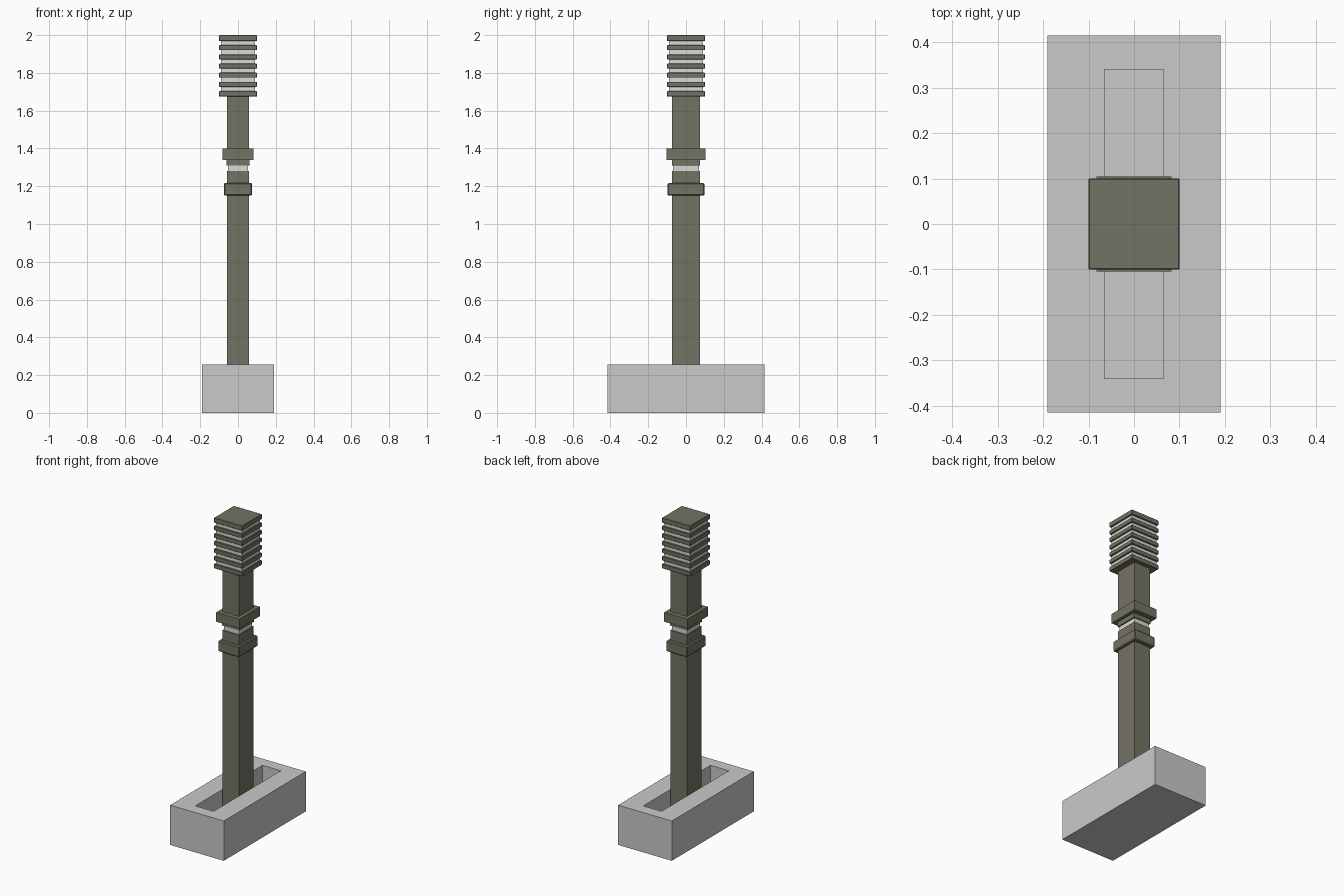
import bpy, bmesh

if "Cube" in bpy.data.objects:
    bpy.data.objects.remove(bpy.data.objects["Cube"])


def material(name, rgb):
    m = bpy.data.materials.new(name)
    m.diffuse_color = (*rgb, 1)
    m.use_nodes = True
    m.node_tree.nodes["Principled BSDF"].inputs["Base Color"].default_value = m.diffuse_color
    return m


OLIVE = material("olive metal", (0.175, 0.17, 0.125))
GREY = material("concrete grey", (0.59, 0.59, 0.59))
LIGHT = material("pale lamp panel", (0.70, 0.70, 0.68))


def finish(name, bm, mat):
    bmesh.ops.recalc_face_normals(bm, faces=bm.faces)
    mesh = bpy.data.meshes.new(name)
    bm.to_mesh(mesh)
    bm.free()
    mesh.materials.append(mat)
    ob = bpy.data.objects.new(name, mesh)
    bpy.context.collection.objects.link(ob)
    return ob


def block(name, hx, hy, z0, z1, mat, bevel=0):
    """Centred box given by half widths and a height range."""
    bm = bmesh.new()
    bmesh.ops.create_cube(bm, size=2)
    for v in bm.verts:
        v.co = (v.co.x * hx, v.co.y * hy, z1 if v.co.z > 0 else z0)
    if bevel:
        bmesh.ops.bevel(bm, geom=bm.edges[:], offset=bevel, segments=1, affect='EDGES')
    return finish(name, bm, mat)


# Concrete base with a long slot sunk into the top
bm = bmesh.new()
bmesh.ops.create_cube(bm, size=2)
for v in bm.verts:
    v.co = (v.co.x * 0.19, v.co.y * 0.415, 0.255 if v.co.z > 0 else 0)
bm.normal_update()
top = max(bm.faces, key=lambda f: f.calc_center_median().z)
bmesh.ops.inset_individual(bm, faces=[top], thickness=0.05)
for v in top.verts:
    v.co.x = 0.065 if v.co.x > 0 else -0.065
    v.co.y = 0.34 if v.co.y > 0 else -0.34
floor = bmesh.ops.extrude_discrete_faces(bm, faces=[top])["faces"][0]
for v in floor.verts:
    v.co.z = 0.06
finish("base", bm, GREY)

# Post, broken by a pale band between two collars
block("lower_post", 0.059, 0.075, 0.06, 1.28, OLIVE)
block("lower_collar", 0.075, 0.097, 1.15, 1.217, OLIVE, 0.005)
block("neck_band", 0.053, 0.068, 1.28, 1.31, LIGHT)
block("neck_ring", 0.061, 0.074, 1.31, 1.34, OLIVE)
block("upper_collar", 0.082, 0.104, 1.34, 1.40, OLIVE)
block("upper_post", 0.059, 0.075, 1.40, 1.676, OLIVE)

# Lamp head: pale core with seven projecting fins
block("lamp_core", 0.091, 0.091, 1.69, 1.98, LIGHT)
pitch, first = 0.0485, 1.715
z = 1.675
for i in range(7):
    z1 = first + pitch * i - 0.011 if i < 6 else 2.0
    block(f"lamp_fin_{i + 1}", 0.1, 0.1, z, z1, OLIVE, 0.002)
    z = first + pitch * i + 0.011
